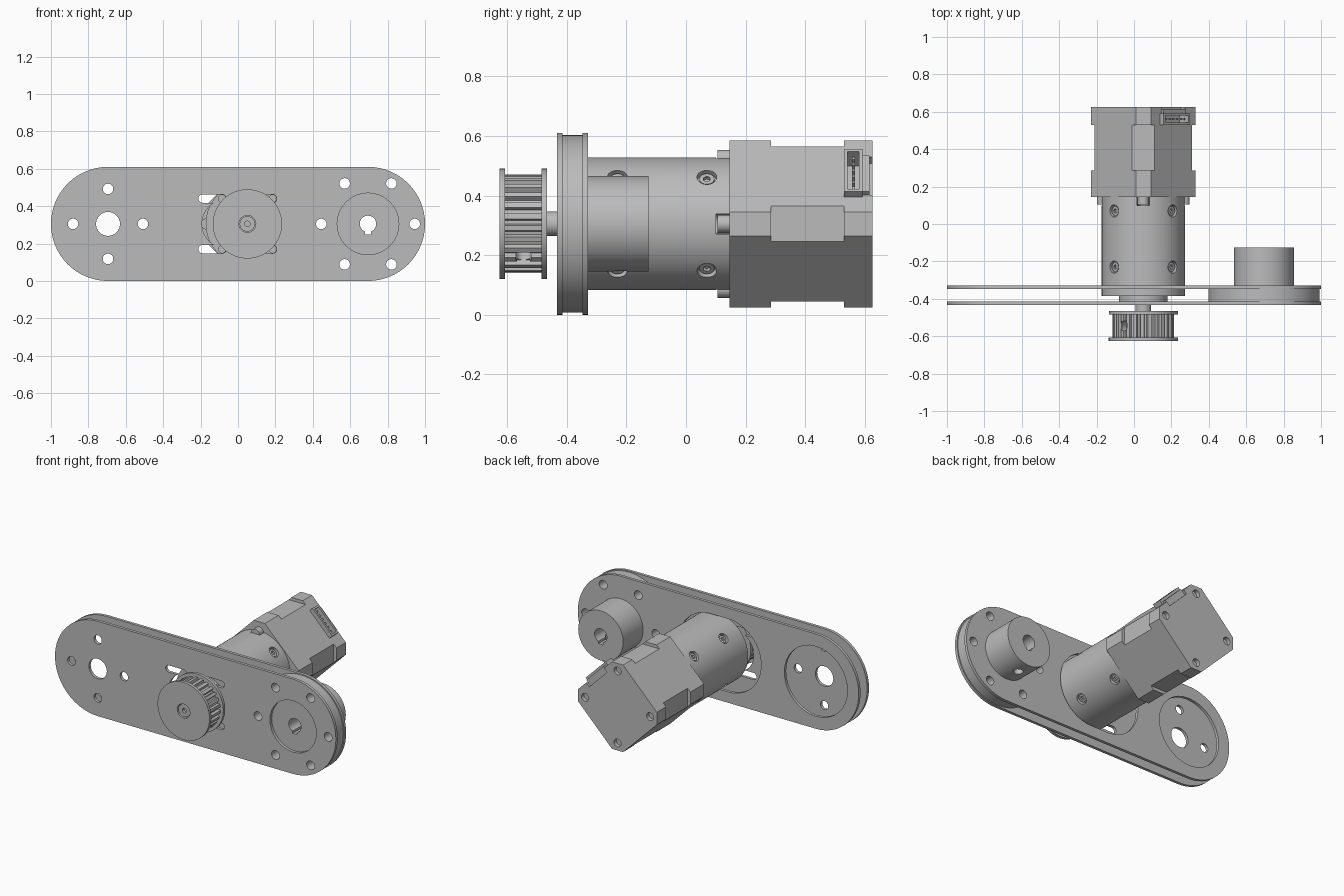
import bpy, bmesh, math
from mathutils import Vector

if "Cube" in bpy.data.objects:
    bpy.data.objects.remove(bpy.data.objects["Cube"])

grey = bpy.data.materials.new("machined_grey")
grey.use_nodes = True
grey.diffuse_color = (0.5, 0.5, 0.5, 1)
grey.node_tree.nodes["Principled BSDF"].inputs["Base Color"].default_value = (0.5, 0.5, 0.5, 1)

CZ = 0.305      # height of every main axis
MX = 0.05       # motor axis
WX = 0.695      # arm end centres
FRONT, BACK, THICK = -0.433, -0.328, 0.019
parts = []


def finish(name, bm, keep=True):
    bmesh.ops.recalc_face_normals(bm, faces=bm.faces)
    mesh = bpy.data.meshes.new(name)
    bm.to_mesh(mesh)
    bm.free()
    obj = bpy.data.objects.new(name, mesh)
    bpy.context.collection.objects.link(obj)
    mesh.materials.append(grey)
    if keep:
        parts.append(obj)
    return obj


def prism(name, outline, y0, y1, keep=True):
    """Extrude an (x, z) outline along y."""
    bm = bmesh.new()
    face = bm.faces.new([bm.verts.new((x, y0, z)) for x, z in outline])
    out = bmesh.ops.extrude_face_region(bm, geom=[face])
    verts = [g for g in out["geom"] if isinstance(g, bmesh.types.BMVert)]
    bmesh.ops.translate(bm, vec=(0, y1 - y0, 0), verts=verts)
    return finish(name, bm, keep)


def rod(name, a, b, r, keep=True, sides=48):
    """Cylinder between two points."""
    a, b = Vector(a), Vector(b)
    bm = bmesh.new()
    bmesh.ops.create_cone(bm, cap_ends=True, segments=sides, radius1=r, radius2=r, depth=(b - a).length)
    turn = (b - a).to_track_quat("Z", "Y").to_matrix().to_4x4()
    turn.translation = (a + b) / 2
    bmesh.ops.transform(bm, matrix=turn, verts=bm.verts)
    return finish(name, bm, keep)


def disc(name, x, z, r, y0, y1, keep=True, sides=64):
    return rod(name, (x, y0, z), (x, y1, z), r, keep, sides)


def stadium(x0, x1, z, r, n=32):
    pts = []
    for cx, start in ((x1, -math.pi / 2), (x0, math.pi / 2)):
        for i in range(n + 1):
            a = start + math.pi * i / n
            pts.append((cx + r * math.cos(a), z + r * math.sin(a)))
    return pts


def cut(targets, cutter):
    for obj in targets:
        mod = obj.modifiers.new("cut", "BOOLEAN")
        mod.operation, mod.solver, mod.object = "DIFFERENCE", "EXACT", cutter
        bpy.context.view_layer.objects.active = obj
        bpy.ops.object.modifier_apply(modifier=mod.name)
    bpy.data.objects.remove(cutter)


def hole(targets, x, z, r, y0=-1, y1=1):
    cut(targets, disc("cutter", x, z, r, y0, y1, False, 32))


# Arm plates, wheel and hub
front_plate = prism("front_plate", stadium(-WX, WX, CZ, 0.305), FRONT, FRONT + THICK)
back_plate = prism("back_plate", stadium(-WX, WX, CZ, 0.305), BACK - THICK, BACK)
wheel = disc("wheel_spacer", WX, CZ, 0.298, FRONT + THICK, BACK - THICK, sides=96)
hub = disc("wheel_hub", WX, CZ, 0.16, BACK - 0.01, -0.125)
hole([front_plate], WX, CZ, 0.165)
stack = [back_plate, wheel, hub]
hole(stack, WX, CZ, 0.044)
key = [(WX - 0.016, CZ), (WX + 0.016, CZ), (WX + 0.016, CZ - 0.056), (WX - 0.016, CZ - 0.056)]
cut(stack, prism("cutter", key, -1, 1, False))
cut([hub], rod("cutter", (WX, -0.22, CZ), (WX, -0.22, 0), 0.028, False))
for i in range(6):
    a = math.radians(60 * i)
    hole([front_plate, back_plate, wheel], WX + 0.25 * math.cos(a), CZ + 0.25 * math.sin(a), 0.028)

# Far end: bearing holes in front, wide opening behind
hole([back_plate], -WX, CZ, 0.225)
hole([front_plate], -WX, CZ, 0.064)
for dx, dz in ((1, 0), (-1, 0), (0, 1), (0, -1)):
    hole([front_plate], -WX + 0.187 * dx, CZ + 0.187 * dz, 0.028)

# Motor adjustment slots
cut([back_plate], prism("cutter", stadium(-0.07, MX, CZ, 0.235), -1, 1, False))
cut([front_plate], prism("cutter", stadium(-0.06, MX, CZ, 0.132), -1, 1, False))
for x in (MX - 0.135, MX + 0.135):
    for s in (-1, 1):
        cut([front_plate], prism("cutter", stadium(x - 0.105, x, CZ + s * 0.135, 0.022, 12), -1, 1, False))

# Gearbox with face holes and recessed side screws
gearbox = disc("gearbox", MX, CZ, 0.2225, -0.385, 0.145, sides=96)
disc("gearbox_boss", MX, CZ, 0.13, FRONT + 0.01, -0.38)
disc("output_shaft", MX, CZ, 0.041, -0.617, -0.42)
for sx in (-1, 1):
    for sz in (-1, 1):
        hole([gearbox], MX + 0.135 * sx, CZ + 0.135 * sz, 0.02, -0.5, -0.34)
        ray = Vector((sx, 0, sz)).normalized()
        for y in (-0.23, 0.07):
            c = Vector((MX, y, CZ))
            cut([gearbox], rod("cutter", c + ray * 0.2, c + ray * 0.3, 0.033, False))
            screw = rod("side_screw", c + ray * 0.19, c + ray * 0.213, 0.025, sides=24)
            cut([screw], rod("cutter", c + ray * 0.2, c + ray * 0.3, 0.013, False, 6))

# Motor: square turned on its corner, corners cut deeper in the middle
def diamond(cut_at, half=0.32):
    w = half - cut_at
    return [(MX + x, CZ + z) for x, z in (
        (cut_at, -w), (cut_at, w), (w, cut_at), (-w, cut_at),
        (-cut_at, w), (-cut_at, -w), (-w, -cut_at), (w, -cut_at))]


prism("motor_front_flange", diamond(0.28), 0.145, 0.285)
prism("motor_body", diamond(0.26), 0.285, 0.53)
rear = prism("motor_rear_flange", diamond(0.28), 0.53, 0.625)
for dx, dz in ((1, 0), (-1, 0), (0, 1), (0, -1)):
    x, z = MX + 0.232 * dx, CZ + 0.232 * dz
    hole([rear], x, z, 0.025, 0.6, 1)
    hole([gearbox], x - 0.014 * dx, z - 0.014 * dz, 0.034, 0.1, 0.2)
    disc("motor_screw", x - 0.014 * dx, z - 0.014 * dz, 0.03, 0.105, 0.15, sides=24)

# Connector on the upper left face: socket with a row of pins
OUT, ALONG = Vector((1, 0, 1)).normalized(), Vector((1, 0, -1)).normalized()
BASE = Vector((MX, 0, CZ)) + OUT * 0.226


def face_box(name, half, low, high, y0, y1, keep=True, shift=0):
    corners = [BASE + ALONG * (shift + s) + OUT * h
               for s, h in ((-half, low), (half, low), (half, high), (-half, high))]
    return prism(name, [(c.x, c.z) for c in corners], y0, y1, keep)


cut([rear], face_box("cutter", 0.09, -0.03, 0.1, 0.585, 0.7, False))
cut([rear], face_box("cutter", 0.1, -0.05, 0.1, 0.5, 0.585, False))
socket = face_box("connector_socket", 0.1, -0.05, 0.028, 0.53, 0.592)
cut([socket], face_box("cutter", 0.088, -0.04, 0.1, 0.542, 0.58, False))
face_box("connector_ledge", 0.085, -0.03, 0.012, 0.592, 0.615)
for i in range(6):
    face_box("connector_pin", 0.005, -0.045, 0.015, 0.556, 0.566, shift=-0.07 + 0.028 * i)

# Toothed drive pulley
TEETH = 26
profile = []
for i in range(TEETH):
    for step, r in ((0, 0.148), (0.3, 0.148), (0.42, 0.165), (0.88, 0.165)):
        a = math.tau * (i + step) / TEETH
        profile.append((MX + r * math.cos(a), CZ + r * math.sin(a)))
teeth = prism("pulley_teeth", profile, -0.61, -0.48)
flange = disc("pulley_front_flange", MX, CZ, 0.185, -0.625, -0.606)
disc("pulley_back_flange", MX, CZ, 0.185, -0.485, -0.466)
hole([flange, teeth], MX, CZ, 0.045, -1, -0.6)
hole([bpy.data.objects["output_shaft"]], MX, CZ, 0.015, -1, -0.6)
for deg in (130, -45):
    ray = Vector((math.cos(math.radians(deg)), 0, math.sin(math.radians(deg))))
    c = Vector((MX, -0.545, CZ))
    cut([teeth], rod("cutter", c + ray * 0.11, c + ray * 0.3, 0.026, False, 24))

# Smooth round surfaces, keep edges sharp
bpy.ops.object.select_all(action="DESELECT")
for obj in parts:
    obj.select_set(True)
bpy.context.view_layer.objects.active = parts[0]
bpy.ops.object.shade_smooth_by_angle(angle=math.radians(30))
